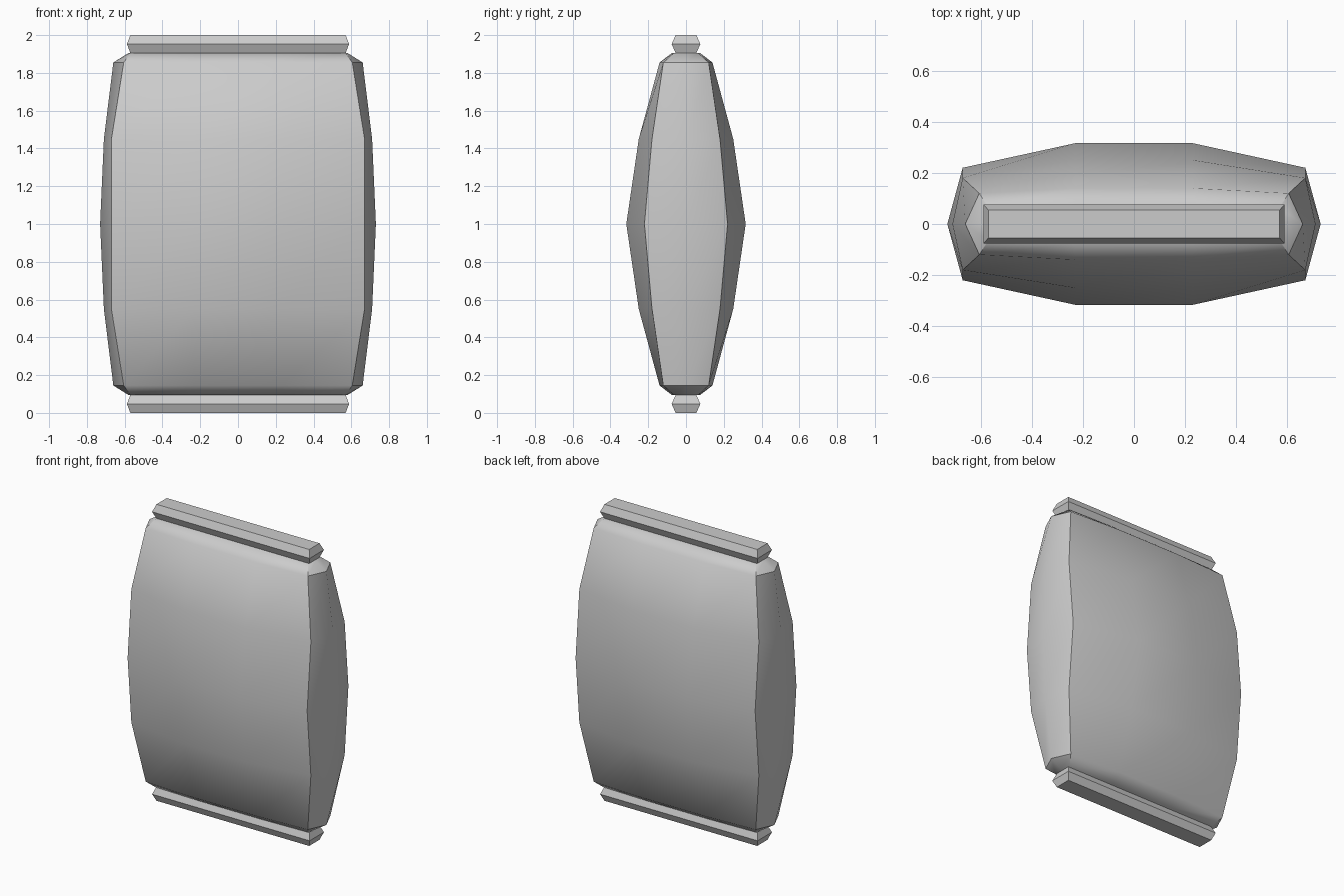
import bpy, bmesh

if "Cube" in bpy.data.objects:
    bpy.data.objects.remove(bpy.data.objects["Cube"])


def loft(name, rings):
    """Skin a stack of equal-length rings and cap both ends."""
    bm = bmesh.new()
    loops = [[bm.verts.new(p) for p in ring] for ring in rings]
    n = len(loops[0])
    for a, b in zip(loops, loops[1:]):
        for i in range(n):
            j = (i + 1) % n
            bm.faces.new((a[i], a[j], b[j], b[i]))
    bm.faces.new(loops[0][::-1])
    bm.faces.new(loops[-1])
    bmesh.ops.recalc_face_normals(bm, faces=bm.faces)
    mesh = bpy.data.meshes.new(name)
    bm.to_mesh(mesh)
    bm.free()
    obj = bpy.data.objects.new(name, mesh)
    bpy.context.collection.objects.link(obj)
    bpy.ops.object.select_all(action='DESELECT')
    bpy.context.view_layer.objects.active = obj
    obj.select_set(True)
    bpy.ops.object.shade_smooth_by_angle(angle=0.7)
    return obj


def pillow_ring(z, face_y, corner_x, corner_y, tip_x):
    """Ten-sided section: flat front and back, chamfered sides."""
    half = [(0.23, -face_y), (corner_x, -corner_y), (tip_x, 0),
            (corner_x, corner_y), (0.23, face_y)]
    return [(x, y, z) for x, y in half] + [(-x, y, z) for x, y in half[::-1]]


# Puffed pouch body: lower half mirrored about z = 1
lower = [(0.095, 0.075, 0.57, 0.065, 0.58),
         (0.145, 0.14, 0.605, 0.12, 0.66),
         (0.55, 0.25, 0.67, 0.18, 0.71)]
middle = (1.0, 0.316, 0.67, 0.22, 0.73)
upper = [(2 - r[0], *r[1:]) for r in lower[::-1]]
loft("pouch_body", [pillow_ring(*r) for r in lower + [middle] + upper])

# Crimped seals along both ends
for name, z in (("bottom_seal", 0.0475), ("top_seal", 1.9525)):
    rings = []
    for dz, hx, hy in ((-0.0475, 0.57, 0.055), (0, 0.588, 0.076), (0.0475, 0.57, 0.055)):
        rings.append([(-hx, -hy, z + dz), (hx, -hy, z + dz),
                      (hx, hy, z + dz), (-hx, hy, z + dz)])
    loft(name, rings)
